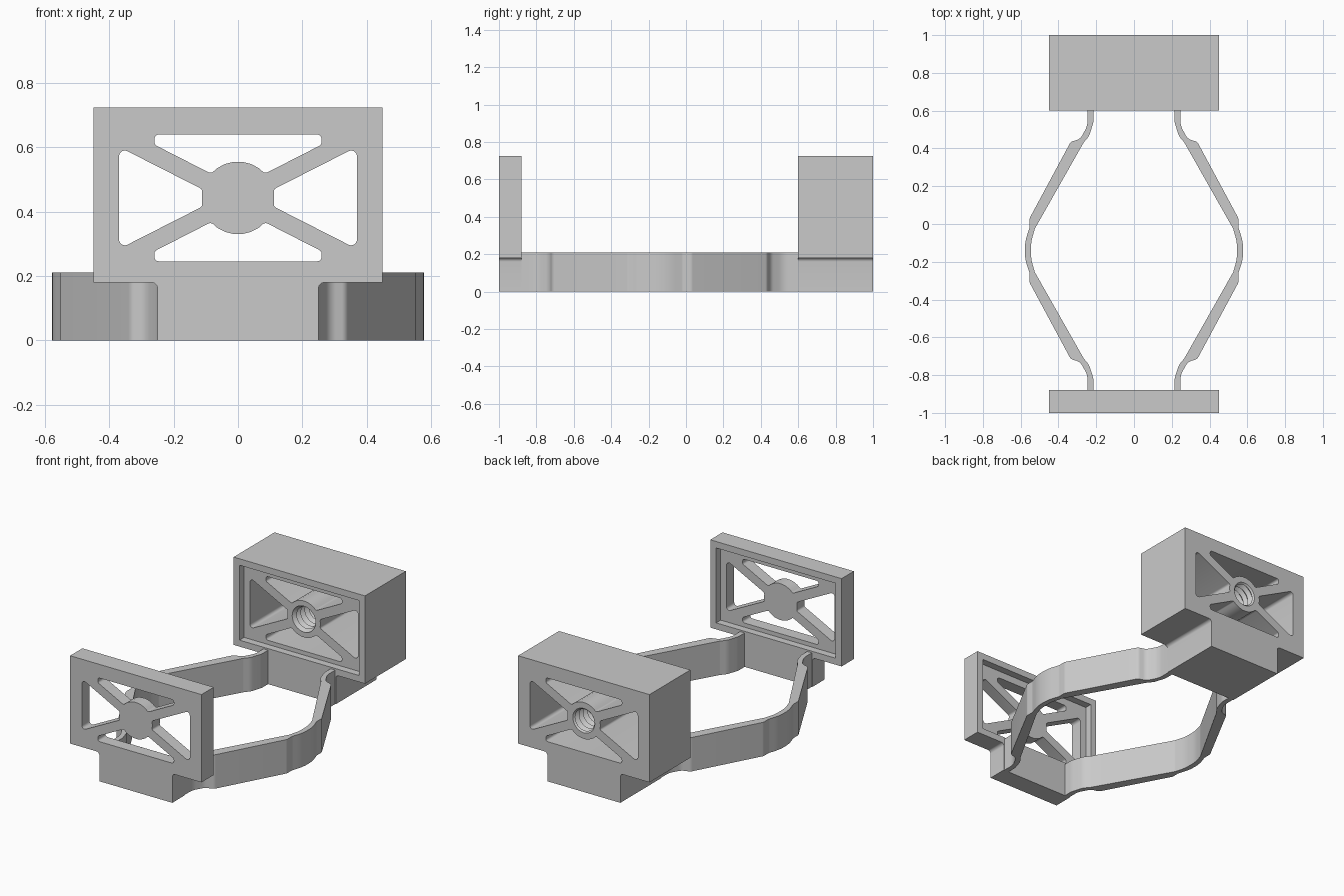
import bpy, bmesh, math
from mathutils import Vector

if "Cube" in bpy.data.objects:
    bpy.data.objects.remove(bpy.data.objects["Cube"])

GREY = bpy.data.materials.new("plain_grey")
GREY.use_nodes = True
GREY.diffuse_color = (0.59, 0.59, 0.59, 1)
GREY.node_tree.nodes["Principled BSDF"].inputs["Base Color"].default_value = (0.59, 0.59, 0.59, 1)

CZ = 0.4425        # height of the hub centre
HUB = 0.113        # hub radius
SLOPE = 0.51       # slope of the diagonal ribs
RECESS = 0.045     # depth of the pocket behind the rim


def rounded(points, steps=6):
    """Turn (x, y, radius) corners into an outline with arcs."""
    out = []
    for i, (x, y, r) in enumerate(points):
        p = Vector((x, y))
        if r == 0:
            out.append(p)
            continue
        u = (Vector(points[i - 1][:2]) - p).normalized()
        v = (Vector(points[(i + 1) % len(points)][:2]) - p).normalized()
        half = u.angle(v) / 2
        t = r / math.tan(half)
        c = p + (u + v).normalized() * (r / math.sin(half))
        a, b = p + u * t - c, p + v * t - c
        start = math.atan2(a.y, a.x)
        turn = math.atan2(a.x * b.y - a.y * b.x, a.dot(b))
        for k in range(steps + 1):
            angle = start + turn * k / steps
            out.append(c + Vector((math.cos(angle), math.sin(angle))) * r)
    return out


def finish(name, bm):
    bmesh.ops.recalc_face_normals(bm, faces=bm.faces)
    mesh = bpy.data.meshes.new(name)
    bm.to_mesh(mesh)
    bm.free()
    mesh.materials.append(GREY)
    ob = bpy.data.objects.new(name, mesh)
    bpy.context.collection.objects.link(ob)
    return ob


def prism(name, outline, low, high, axis):
    """Extrude an outline along y (x, z profile) or z (x, y profile)."""
    bm = bmesh.new()
    place = (lambda p, h: (p.x, h, p.y)) if axis == "y" else (lambda p, h: (p.x, p.y, h))
    rings = [[bm.verts.new(place(p, h)) for p in outline] for h in (low, high)]
    for ring in rings:
        bm.faces.new(ring)
    n = len(outline)
    for i in range(n):
        j = (i + 1) % n
        bm.faces.new((rings[0][i], rings[0][j], rings[1][j], rings[1][i]))
    return finish(name, bm)


def cut(ob, cutter):
    mod = ob.modifiers.new("cut", "BOOLEAN")
    mod.operation = "DIFFERENCE"
    mod.solver = "EXACT"
    mod.object = cutter
    bpy.context.view_layer.objects.active = ob
    bpy.ops.object.modifier_apply(modifier=mod.name)
    bpy.data.objects.remove(cutter)


def smooth(ob):
    bpy.ops.object.select_all(action="DESELECT")
    ob.select_set(True)
    bpy.context.view_layer.objects.active = ob
    bpy.ops.object.shade_smooth_by_angle(angle=math.radians(30))


def hub_arc(start, end, steps):
    """Points on the hub, with softened corners at both ends."""
    pts = []
    for k in range(steps + 1):
        a = math.radians(start + (end - start) * k / steps)
        pts.append((HUB * math.cos(a), HUB * math.sin(a), 0.014 if k in (0, steps) else 0))
    return pts


def window(kind, sign):
    """Outline of one opening between the ribs."""
    if kind == "wide":
        side = SLOPE * 0.26 + 0.033
        pts = hub_arc(42, 138, 7)[::-1]
        pts += [(0.26, side, 0.014), (0.26, 0.197, 0.014),
                (-0.26, 0.197, 0.014), (-0.26, side, 0.014)]
    else:
        top = SLOPE * 0.37 - 0.03
        pts = hub_arc(-13.5, 13.5, 3) + [(0.37, top, 0.018), (0.37, -top, 0.018)]
    return rounded([(x * sign, CZ + z * sign, r) for x, z, r in pts])


def jaw(name, front, back, pocket_low, pocket_high):
    """Plate on a narrow foot, with ribbed openings and a pocket."""
    half = [(0.25, 0, 0), (0.25, 0.18, 0.02), (0.45, 0.18, 0), (0.45, 0.724, 0)]
    body = prism(name, rounded(half + [(-x, z, r) for x, z, r in reversed(half)]),
                 front, back, "y")
    for kind in ("wide", "side"):
        for sign in (1, -1):
            cut(body, prism("cutter", window(kind, sign), front - 0.1, back + 0.1, "y"))
    rect = [Vector(c) for c in ((-0.41, 0.22), (0.41, 0.22), (0.41, 0.684), (-0.41, 0.684))]
    cut(body, prism("cutter", rect, pocket_low, pocket_high, "y"))
    return body


def thread_cutter(y0, y1, pitch, sides=32):
    """Ridged cylinder along y."""
    bm = bmesh.new()
    rings = []
    for k in range(int((y1 - y0) / pitch * 2) + 1):
        r = 0.085 if k % 2 else 0.066
        rings.append([bm.verts.new((r * math.cos(a), y0 + k * pitch / 2, CZ + r * math.sin(a)))
                      for a in (math.tau * i / sides for i in range(sides))])
    for lo, hi in zip(rings, rings[1:]):
        for i in range(sides):
            j = (i + 1) % sides
            bm.faces.new((lo[i], lo[j], hi[j], hi[i]))
    bm.faces.new(rings[0])
    bm.faces.new(rings[-1])
    return finish("cutter", bm)


# Front plate and rear block
front_plate = jaw("front_plate", -1, -0.88, -0.88 - RECESS, -0.8)
rear_block = jaw("rear_block", 0.6, 1, 0.5, 0.6 + RECESS)
cut(rear_block, thread_cutter(0.59, 1.03, 0.04))
for body in (front_plate, rear_block):
    smooth(body)

# Flexing side arms: x, distance from the arm's middle, corner radius
MID = -0.14
outer = [(0.578, 0.045, 0.25), (0.553, 0.12, 0.03), (0.553, 0.17, 0.03),
         (0.335, 0.575, 0.03), (0.285, 0.59, 0.05), (0.246, 0.66, 0.1), (0.246, 0.75, 0)]
inner = [(0.214, 0.75, 0), (0.214, 0.68, 0.1), (0.238, 0.605, 0.08), (0.266, 0.572, 0.02),
         (0.525, 0.115, 0.04), (0.545, 0.045, 0.2)]
half = outer + inner
loop = half + [(x, -s, r) for x, s, r in reversed(half)]
for name, side in (("left_arm", 1), ("right_arm", -1)):
    arm = prism(name, rounded([(x * side, s + MID, r) for x, s, r in loop]), 0, 0.21, "z")
    smooth(arm)
